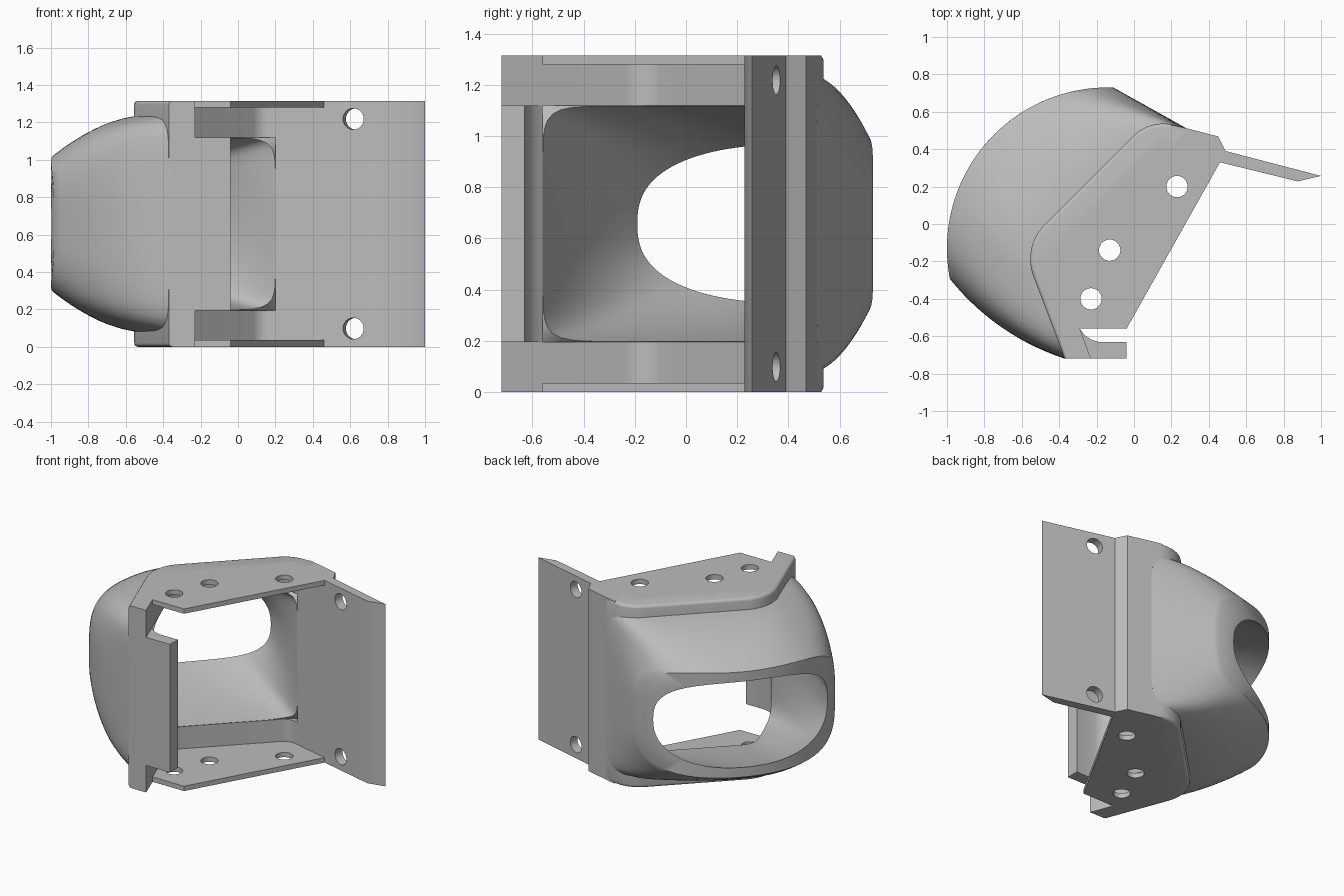
import bpy, bmesh, math
from mathutils import Vector, Matrix

if "Cube" in bpy.data.objects:
    bpy.data.objects.remove(bpy.data.objects["Cube"])

H = 1.315                      # full height
MID = H / 2
AXIS = Vector((-0.14, -0.13))  # vertical axis of the curved mouth
RAD = 0.86

grey = bpy.data.materials.new("light_grey")
grey.diffuse_color = (0.5, 0.5, 0.5, 1)
grey.use_nodes = True
grey.node_tree.nodes["Principled BSDF"].inputs["Base Color"].default_value = grey.diffuse_color


def finish(bm, name, smooth=True):
    bmesh.ops.recalc_face_normals(bm, faces=bm.faces[:])
    me = bpy.data.meshes.new(name)
    bm.to_mesh(me)
    bm.free()
    me.materials.append(grey)
    ob = bpy.data.objects.new(name, me)
    bpy.context.collection.objects.link(ob)
    if smooth:
        bpy.ops.object.select_all(action='DESELECT')
        ob.select_set(True)
        bpy.context.view_layer.objects.active = ob
        bpy.ops.object.shade_smooth_by_angle(angle=math.radians(35))
    return ob


def prism_bm(pts, z0, z1):
    bm = bmesh.new()
    f = bm.faces.new([bm.verts.new((p[0], p[1], z0)) for p in pts])
    ext = bmesh.ops.extrude_face_region(bm, geom=[f])
    vs = [g for g in ext["geom"] if isinstance(g, bmesh.types.BMVert)]
    bmesh.ops.translate(bm, verts=vs, vec=(0, 0, z1 - z0))
    return bm


def fillet_path(pts, radii, n=10):
    """Polyline whose inner corners are rounded to the given radii."""
    pts = [Vector(p) for p in pts]
    out = [pts[0]]
    for a, b, c, r in zip(pts, pts[1:], pts[2:], radii):
        u, w = (a - b).normalized(), (c - b).normalized()
        half = u.angle(w) / 2
        d = r / math.tan(half)
        centre = b + (u + w).normalized() * (r / math.sin(half))
        p, q = b + u * d - centre, b + w * d - centre
        for i in range(n + 1):
            out.append(centre + p.lerp(q, i / n).normalized() * r)
    return out + [pts[-1]]


def along(path, t):
    lens = [(b - a).length for a, b in zip(path, path[1:])]
    d = t * sum(lens)
    for a, b, l in zip(path, path[1:], lens):
        if d <= l:
            return a.lerp(b, d / l)
        d -= l
    return path[-1]


def squircle(phi, n):
    c, s = math.cos(phi), math.sin(phi)
    r = (abs(c) ** n + abs(s) ** n) ** (-1 / n)
    return c * r, s * r


outer = fillet_path([(-.37, -.72), (-.598, -.123), (.089, .564), (.28, .512)], (.26, .23))
inner = fillet_path([(-.29, -.56), (-.445, -.155), (.1245, .414), (.2, .395)], (.13, .10))


# Hooded tunnel: lofts from the frame out to a rim lying on a cylinder
def loft_rings(bm, path, half_z, rim_a, rim_b, rim_z, n_rim, bulge, steps=14, count=128):
    rings = []
    for k in range(steps + 1):
        v, ring = k / steps, []
        for i in range(count):
            phi = 2 * math.pi * i / count
            c, s = squircle(phi, 10)
            p = along(path, (c + 1) / 2)
            base = Vector((p.x, p.y, MID + s * half_z))
            c2, s2 = squircle(phi, n_rim)
            th = math.radians(rim_a + (rim_b - rim_a) * (c2 + 1) / 2)
            rim = Vector((AXIS.x + RAD * math.cos(th), AXIS.y + RAD * math.sin(th),
                          MID + s2 * rim_z))
            side = max(-c, 0) * bulge
            off = Vector((-.55 * side, -.83 * side, s * bulge * .6))
            ring.append(bm.verts.new(base.lerp(rim, v) + off * 4 * v * (1 - v)))
        rings.append(ring)
    for a, b in zip(rings, rings[1:]):
        bridge(bm, a, b)
    return rings[0], rings[-1]


def bridge(bm, a, b):
    n = len(a)
    for i in range(n):
        j = (i + 1) % n
        bm.faces.new((a[i], a[j], b[j], b[i]))


bm = bmesh.new()
o0, o1 = loft_rings(bm, outer, .575, 191, 88, .38, 3.8, .055)
i0, i1 = loft_rings(bm, inner, .46, 184, 97, .31, 2.5, .03)
bridge(bm, o1, i1)
bridge(bm, o0, i0)
finish(bm, "hood_tunnel")


# Hole cutters
def cutter(name, spots, axis, depth):
    bm = bmesh.new()
    rot = Vector((0, 0, 1)).rotation_difference(Vector(axis)).to_matrix().to_4x4()
    for s in spots:
        bmesh.ops.create_cone(bm, cap_ends=True, segments=32, radius1=.057, radius2=.057,
                              depth=depth, matrix=Matrix.Translation(s) @ rot)
    ob = finish(bm, name, False)
    ob.hide_render = True
    ob.hide_set(True)
    return ob


def cut(ob, cut_ob):
    m = ob.modifiers.new("holes", 'BOOLEAN')
    m.operation = 'DIFFERENCE'
    m.solver = 'EXACT'
    m.object = cut_ob


plate_cut = cutter("plate_hole_cutter", [(.23, .2, MID), (-.13, -.14, MID), (-.23, -.4, MID)],
                   (0, 0, 1), 2)
flange_cut = cutter("flange_hole_cutter", [(.625, .325, 1.218), (.625, .325, .098)],
                    (.245, .97, 0), .3)

# Top and bottom: thin drilled plate plus thick cheek with a rounded outer edge
band = outer + [Vector((.2, .395))] + inner[::-1][1:] + [Vector((-.23, -.72))]
for name, plate_z, cheek_z, edge in (("top", (H - .035, H), (1.12, H), H),
                                     ("bottom", (0, .035), (0, .195), 0)):
    plate = finish(prism_bm(inner + [(.46, .33), (-.04, -.56)], *plate_z), name + "_plate")
    cut(plate, plate_cut)
    bm = prism_bm(band, *cheek_z)
    on_path = lambda v: abs(v.co.z - edge) < 1e-4 and any(
        (v.co.xy - p).length < 1e-4 for p in outer)
    es = [e for e in bm.edges if all(on_path(v) for v in e.verts)]
    bmesh.ops.bevel(bm, geom=es, offset=.02, segments=3, profile=.5, affect='EDGES')
    finish(bm, name + "_cheek")

# Full-height back wall with the drilled mounting flange
flange = finish(prism_bm([(.2, .395), (.2, .53), (.28, .512), (.45, .468), (.49, .39),
                          (1, .257), (.875, .228), (.46, .33)], 0, H), "mounting_flange")
cut(flange, flange_cut)

# Front lip between the cheeks
finish(prism_bm([(-.37, -.72), (-.04, -.72), (-.04, -.63), (-.19, -.63), (-.23, -.618),
                 (-.265, -.593), (-.29, -.56), (-.40, -.63)], .195, 1.12), "front_lip")
